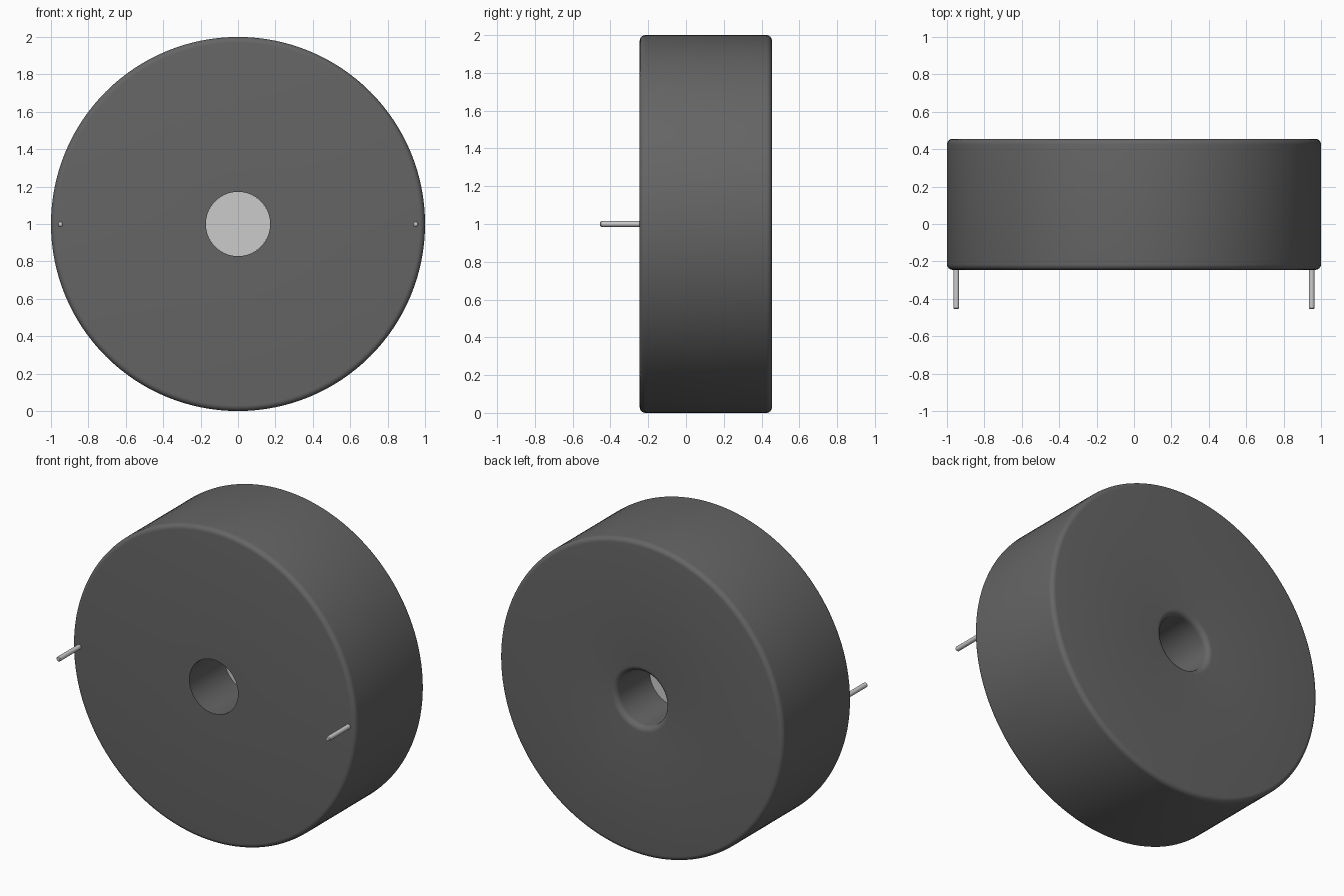
import bpy, bmesh, math
from mathutils import Vector

if "Cube" in bpy.data.objects:
    bpy.data.objects.remove(bpy.data.objects["Cube"])

def material(name, rgb):
    m = bpy.data.materials.new(name)
    m.diffuse_color = (*rgb, 1)
    m.use_nodes = True
    m.node_tree.nodes["Principled BSDF"].inputs["Base Color"].default_value = m.diffuse_color
    return m

dark = material("dark_plastic", (0.13, 0.13, 0.13))
metal = material("pin_metal", (0.7, 0.69, 0.67))
white = material("white_ceramic", (1, 1, 1))

def arc(r, y, rad, a0, a1, n=6):
    """Points (radius, y) of a rounded corner."""
    return [(r + rad * math.cos(math.radians(a0 + (a1 - a0) * i / n)),
             y + rad * math.sin(math.radians(a0 + (a1 - a0) * i / n))) for i in range(n + 1)]

def lathe(name, profile, mat, sides, centre):
    """Revolve a closed (radius, y) profile about the y axis."""
    bm = bmesh.new()
    rings = []
    for i in range(sides):
        a = 2 * math.pi * i / sides
        rings.append([bm.verts.new((r * math.cos(a), y, r * math.sin(a))) for r, y in profile])
    n = len(profile)
    for i in range(sides):
        p, q = rings[i], rings[(i + 1) % sides]
        for j in range(n):
            k = (j + 1) % n
            bm.faces.new((p[j], q[j], q[k], p[k]))
    bmesh.ops.remove_doubles(bm, verts=bm.verts, dist=1e-5)
    bmesh.ops.dissolve_degenerate(bm, edges=bm.edges, dist=1e-6)
    bmesh.ops.recalc_face_normals(bm, faces=bm.faces)
    me = bpy.data.meshes.new(name)
    bm.to_mesh(me)
    bm.free()
    me.materials.append(mat)
    ob = bpy.data.objects.new(name, me)
    ob.location = Vector(centre)
    bpy.context.collection.objects.link(ob)
    bpy.ops.object.select_all(action='DESELECT')
    ob.select_set(True)
    bpy.context.view_layer.objects.active = ob
    bpy.ops.object.shade_smooth_by_angle(angle=math.radians(30))
    return ob

FRONT, BACK, HOLE, R = -0.245, 0.455, 0.172, 0.03

# Round housing: sharp front hole rim, rounded outer edges and rear hole rim
housing = [(HOLE, FRONT)]
housing += arc(1 - R, FRONT + R, R, -90, 0)
housing += arc(1 - R, BACK - R, R, 0, 90)
housing += arc(HOLE + 0.035, BACK - 0.035, 0.035, 90, 180)
lathe("housing", housing, dark, 128, (0, 0, 1))

# Pale sounding disc deep inside the hole
lathe("sounding_disc", [(0, 0.11), (HOLE, 0.11), (HOLE, 0.12), (0, 0.12)], white, 64, (0, 0, 1))

# Two contact pins on the front
pin = [(0, -0.455), (0.011, -0.455), (0.015, -0.45), (0.015, FRONT + 0.01), (0, FRONT + 0.01)]
for side, x in (("left", -0.95), ("right", 0.95)):
    lathe(side + "_pin", pin, metal, 20, (x, 0, 1))
